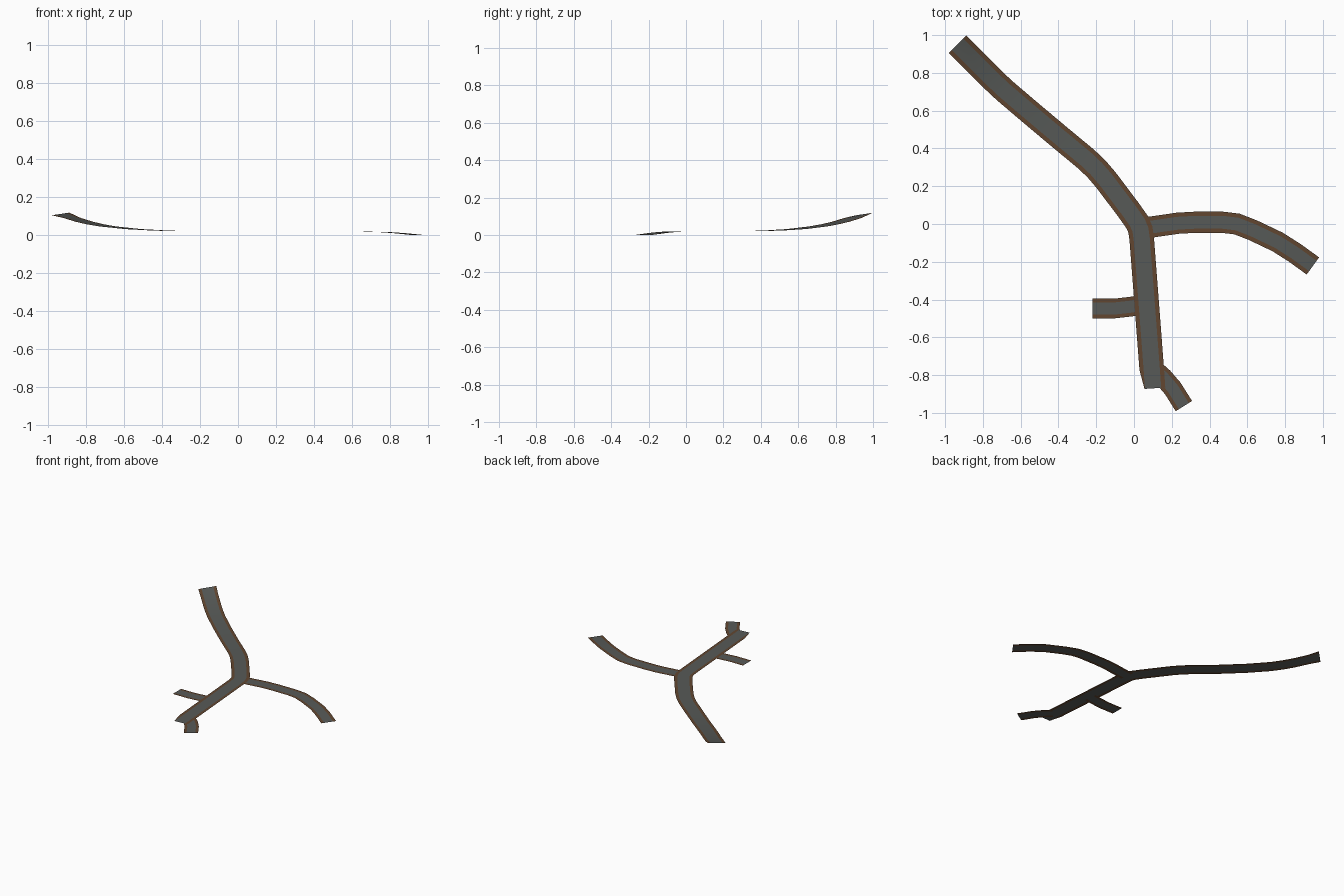
import bpy
from mathutils import Vector

if "Cube" in bpy.data.objects:
    bpy.data.objects.remove(bpy.data.objects["Cube"])


def material(name, rgb):
    m = bpy.data.materials.new(name)
    m.diffuse_color = (*rgb, 1.0)
    m.use_nodes = True
    m.node_tree.nodes["Principled BSDF"].inputs["Base Color"].default_value = m.diffuse_color
    return m


asphalt = material("asphalt grey", (0.095, 0.102, 0.096))
dirt = material("dirt brown", (0.122, 0.062, 0.03))


def road(name, path, width, shoulder, bank=0.0, trim_end=False):
    """Ribbon along path: dirt shoulder, two asphalt lanes, dirt shoulder."""
    pts = [Vector(p) for p in path]
    half = width / 2
    offsets = [-half, -half + shoulder, 0, half - shoulder, half]
    verts, faces = [], []
    for i, p in enumerate(pts):
        a = (p - pts[i - 1]).xy.normalized() if i else None
        b = (pts[i + 1] - p).xy.normalized() if i < len(pts) - 1 else None
        a, b = a or b, b or a
        t = (a + b).normalized()
        side = Vector((t.y, -t.x, 0)) / max(t.dot(a), 0.5)   # right of travel, mitred
        for o in offsets:
            v = p + side * o
            if i == 0:
                v.z -= bank * o / half
            verts.append(v)
    if trim_end:                       # shoulder tapers away where the last branch leaves
        verts[-1] = verts[-2].lerp(verts[-1], 0.1)
    n = len(offsets)
    for i in range(len(pts) - 1):
        for j in range(n - 1):
            k = i * n + j
            faces.append((k, k + n, k + n + 1, k + 1))
    faces = [f[::-1] for f in faces]
    me = bpy.data.meshes.new(name)
    me.from_pydata(verts, [], faces)
    # keep every face pointing up
    if me.polygons[0].normal.z < 0:
        me.flip_normals()
    me.materials.append(asphalt)
    me.materials.append(dirt)
    for k, f in enumerate(me.polygons):
        f.material_index = 1 if k % (n - 1) in (0, n - 2) else 0
        f.use_smooth = True
    ob = bpy.data.objects.new(name, me)
    bpy.context.collection.objects.link(ob)
    return ob


# Main road, climbing towards the back left
road("main_road", [
    (-0.935, 0.952, 0.112), (-0.875, 0.892, 0.091), (-0.81, 0.827, 0.071),
    (-0.75, 0.767, 0.057), (-0.685, 0.706, 0.046), (-0.55, 0.591, 0.032),
    (-0.40, 0.465, 0.024), (-0.255, 0.345, 0.021), (-0.20, 0.293, 0.021),
    (-0.15, 0.235, 0.021), (-0.03, 0.076, 0.021), (0.018, 0.008, 0.021),
    (0.034, -0.03, 0.021), (0.041, -0.08, 0.021), (0.094, -0.77, 0.021),
    (0.101, -0.87, 0.021)], 0.13, 0.022, bank=0.007, trim_end=True)

# Right branch, dipping to the ground at its end
road("right_branch", [
    (0.045, -0.023, 0.019), (0.10, -0.015, 0.019), (0.23, 0.004, 0.019),
    (0.32, 0.009, 0.019), (0.47, 0.009, 0.019), (0.545, 0.0, 0.019),
    (0.63, -0.033, 0.019), (0.76, -0.095, 0.017), (0.85, -0.152, 0.011),
    (0.947, -0.222, 0.001)], 0.112, 0.022)

# Short left branch
road("left_branch", [
    (0.05, -0.427, 0.018), (-0.02, -0.438, 0.018), (-0.10, -0.447, 0.018),
    (-0.22, -0.447, 0.018)], 0.104, 0.02)

# Short branch at the front end
road("front_branch", [
    (0.11, -0.772, 0.017), (0.155, -0.812, 0.017), (0.205, -0.87, 0.017),
    (0.264, -0.964, 0.017)], 0.102, 0.02)
